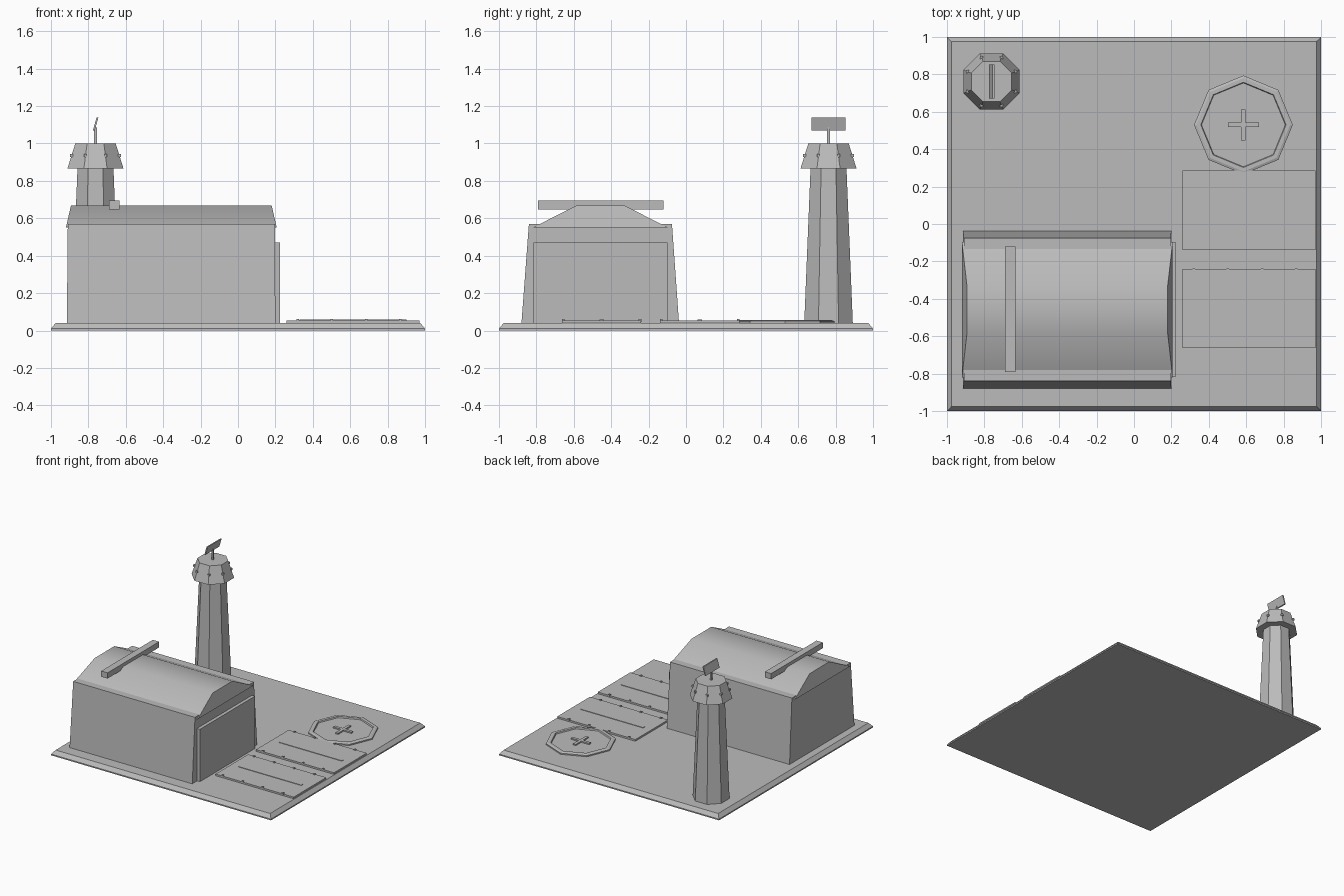
import bpy, bmesh, math
from mathutils import Vector

if "Cube" in bpy.data.objects:
    bpy.data.objects.remove(bpy.data.objects["Cube"])

grey = bpy.data.materials.new("concrete_grey")
grey.diffuse_color = (0.5, 0.5, 0.5, 1)
grey.use_nodes = True
grey.node_tree.nodes["Principled BSDF"].inputs["Base Color"].default_value = grey.diffuse_color


def make(name, verts, faces):
    mesh = bpy.data.meshes.new(name)
    mesh.from_pydata(verts, [], faces)
    bm = bmesh.new()
    bm.from_mesh(mesh)
    bmesh.ops.recalc_face_normals(bm, faces=bm.faces)
    bm.to_mesh(mesh)
    bm.free()
    mesh.materials.append(grey)
    obj = bpy.data.objects.new(name, mesh)
    bpy.context.collection.objects.link(obj)
    return obj


def loft(name, rings):
    """Skin a stack of equal rings and cap both ends."""
    n = len(rings[0])
    faces = [[k * n + i, k * n + (i + 1) % n, (k + 1) * n + (i + 1) % n, (k + 1) * n + i]
             for k in range(len(rings) - 1) for i in range(n)]
    faces += [list(range(n))[::-1], [(len(rings) - 1) * n + i for i in range(n)]]
    return make(name, [p for r in rings for p in r], faces)


def rect(x0, x1, y0, y1, z):
    return [(x0, y0, z), (x1, y0, z), (x1, y1, z), (x0, y1, z)]


def box(name, x0, x1, y0, y1, z0, z1):
    return loft(name, [rect(x0, x1, y0, y1, z0), rect(x0, x1, y0, y1, z1)])


def octagon(cx, cy, r, z, turn=0.0):
    return [(cx + r * math.cos(turn + i * math.pi / 4),
             cy + r * math.sin(turn + i * math.pi / 4), z) for i in range(8)]


# Ground slab with a chamfered rim
loft("ground_slab", [rect(-1, 1, -1, 1, 0), rect(-1, 1, -1, 1, 0.01),
                     rect(-0.975, 0.975, -0.975, 0.975, 0.04)])

# Hangar: leaning side walls, curved roof with sloped ends, door and roof beam
loft("hangar_walls", [rect(-0.915, 0.2, -0.88, -0.037, 0.035),
                      rect(-0.91, 0.197, -0.84, -0.075, 0.57)])
profile = [(-0.82, 0.55), (-0.585, 0.669), (-0.33, 0.669), (-0.095, 0.55)]


def roof_end(x_eave, x_ridge):
    return [(x_eave + (x_ridge - x_eave) * (z - 0.55) / 0.119, y, z) for y, z in profile]


roof = loft("hangar_roof", [roof_end(-0.92, -0.893), roof_end(0.207, 0.18)])
for poly in roof.data.polygons:
    poly.use_smooth = abs(poly.normal.x) < 0.5 and poly.normal.z > 0
bm = bmesh.new()
bm.from_mesh(roof.data)
for e in bm.edges:
    e.smooth = e.calc_face_angle() < math.radians(40)
bm.to_mesh(roof.data)
bm.free()
box("hangar_door", 0.19, 0.225, -0.815, -0.1, 0.035, 0.47)
box("roof_beam", -0.69, -0.633, -0.79, -0.12, 0.648, 0.695)

# Tower: tapered shaft, flared cap, corner lamps, mast and tilted dish panel
TX, TY = -0.762, 0.762
flat = math.pi / 8
wide = 1 / math.cos(flat)
loft("tower_shaft", [octagon(TX, TY, 0.13 * wide, 0.035, flat),
                     octagon(TX, TY, 0.096 * wide, 0.87, flat)])
loft("tower_cap", [octagon(TX, TY, 0.15 * wide, 0.865, flat),
                   octagon(TX, TY, 0.108 * wide, 1.0, flat)])
for x, y, z in octagon(TX, TY, 0.129 * wide, 0.935, flat):
    box("cap_lamp", x - 0.008, x + 0.008, y - 0.008, y + 0.008, z - 0.008, z + 0.008)
box("mast", TX - 0.007, TX + 0.007, TY - 0.007, TY + 0.007, 0.99, 1.085)
loft("dish_panel", [rect(TX - 0.014, TX - 0.004, TY - 0.09, TY + 0.09, 1.07),
                    rect(TX + 0.006, TX + 0.016, TY - 0.09, TY + 0.09, 1.14)])

# Landing pad: raised octagonal rim around a low floor, with a cross
PX, PY = 0.585, 0.53
rings = [octagon(PX, PY, r, z) for r, z in
         ((0.264, 0.035), (0.264, 0.05), (0.25, 0.055), (0.228, 0.055), (0.224, 0.045))]
loft("landing_pad", rings)
box("cross_long", PX - 0.083, PX + 0.083, PY - 0.012, PY + 0.012, 0.04, 0.056)
box("cross_short", PX - 0.012, PX + 0.012, PY - 0.083, PY + 0.083, 0.04, 0.0555)

# Parking plates with edge lamps and a centre strip
for y0, y1 in ((-0.662, -0.24), (-0.138, 0.286)):
    box("parking_plate", 0.26, 0.97, y0, y1, 0.035, 0.054)
    mid = (y0 + y1) / 2
    box("centre_strip", 0.33, 0.9, mid - 0.012, mid + 0.012, 0.045, 0.058)
    for x in (0.32, 0.502, 0.685, 0.868):
        for y in (y0 + 0.006, y1 - 0.006):
            box("edge_lamp", x - 0.007, x + 0.007, y - 0.007, y + 0.007, 0.045, 0.062)
